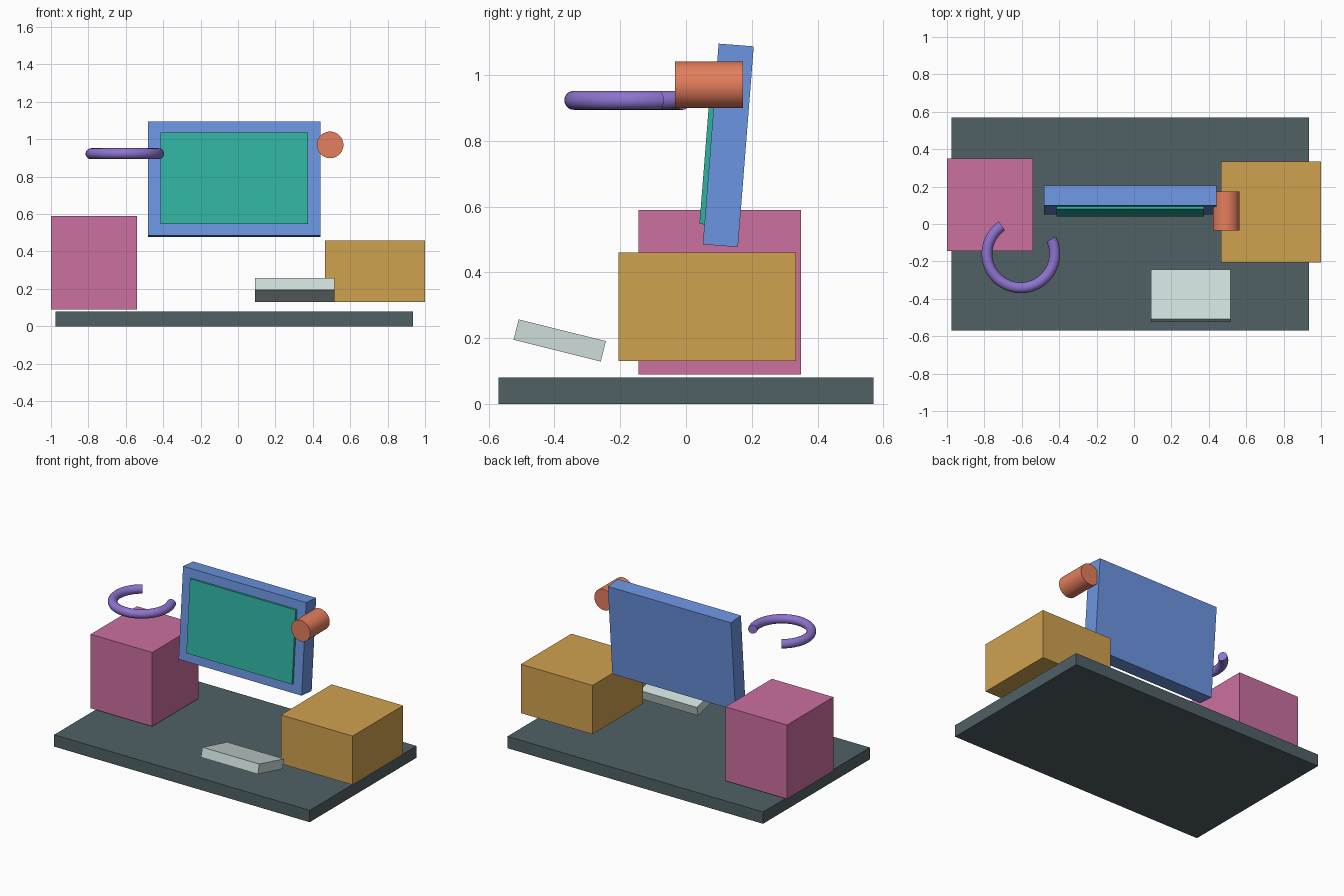
import bpy, bmesh
from math import radians, sin, cos
from mathutils import Matrix, Vector

if "Cube" in bpy.data.objects:
    bpy.data.objects.remove(bpy.data.objects["Cube"])


def finish(name, bm, color, loc=(0, 0, 0), tilt=0.0, smooth=False):
    bmesh.ops.recalc_face_normals(bm, faces=bm.faces[:])
    mesh = bpy.data.meshes.new(name)
    bm.to_mesh(mesh)
    bm.free()
    obj = bpy.data.objects.new(name, mesh)
    bpy.context.collection.objects.link(obj)
    obj.location = loc
    obj.rotation_euler.x = tilt
    mat = bpy.data.materials.new(name + "_colour")
    mat.diffuse_color = (*color, 1)
    mat.use_nodes = True
    mat.node_tree.nodes["Principled BSDF"].inputs["Base Color"].default_value = mat.diffuse_color
    mesh.materials.append(mat)
    if smooth:
        bpy.context.view_layer.objects.active = obj
        obj.select_set(True)
        bpy.ops.object.shade_smooth_by_angle(angle=radians(40))
        obj.select_set(False)
    return obj


def box(name, size, loc, color, tilt=0.0):
    bm = bmesh.new()
    bmesh.ops.create_cube(bm, size=1)
    bmesh.ops.scale(bm, vec=size, verts=bm.verts)
    return finish(name, bm, color, loc, tilt)


# Base slab and the two side blocks
box("base", (1.91, 1.14, 0.08), (-0.02, 0, 0.04), (0.08, 0.12, 0.13))
box("left_block", (0.46, 0.495, 0.50), (-0.77, 0.1025, 0.34), (0.60, 0.16, 0.35))
box("right_block", (0.535, 0.54, 0.33), (0.7325, 0.065, 0.295), (0.63, 0.36, 0.08))

# Tilted wedge-like pad at the front
box("front_pad", (0.425, 0.273, 0.064), (0.3025, -0.384, 0.193),
    (0.62, 0.73, 0.71), radians(-14))

# Display frame leaning back, with its panel on the front face
lean = radians(-4.5)
centre = Vector((-0.02, 0.1285, 0.786))
box("display_frame", (0.92, 0.107, 0.612), centre, (0.15, 0.30, 0.75), lean)
offset = Matrix.Rotation(lean, 3, 'X') @ Vector((0, -0.0605, 0))
box("display_panel", (0.79, 0.016, 0.49), centre + offset,
    (0.03, 0.45, 0.36), lean)

# Round knob, axis front to back
bm = bmesh.new()
bmesh.ops.create_cone(bm, cap_ends=True, segments=48, radius1=0.071,
                      radius2=0.071, depth=0.208)
finish("knob", bm, (0.78, 0.21, 0.11), (0.4925, 0.07, 0.97), radians(90), True)

# Open ring: circular section swept along an arc, capped at both ends
STEPS, SIDES, R, r = 48, 20, 0.181, 0.029
bm = bmesh.new()
rings = []
for i in range(STEPS + 1):
    a = radians(124 + 262 * i / STEPS)
    ring = []
    for j in range(SIDES):
        b = radians(360 * j / SIDES)
        d = R + r * cos(b)
        ring.append(bm.verts.new((d * cos(a), d * sin(a), r * sin(b))))
    rings.append(ring)
for p, q in zip(rings, rings[1:]):
    for j in range(SIDES):
        k = (j + 1) % SIDES
        bm.faces.new((p[j], p[k], q[k], q[j]))
bm.faces.new(rings[0])
bm.faces.new(rings[-1])
finish("open_ring", bm, (0.27, 0.17, 0.62), (-0.605, -0.16, 0.923), 0, True)
